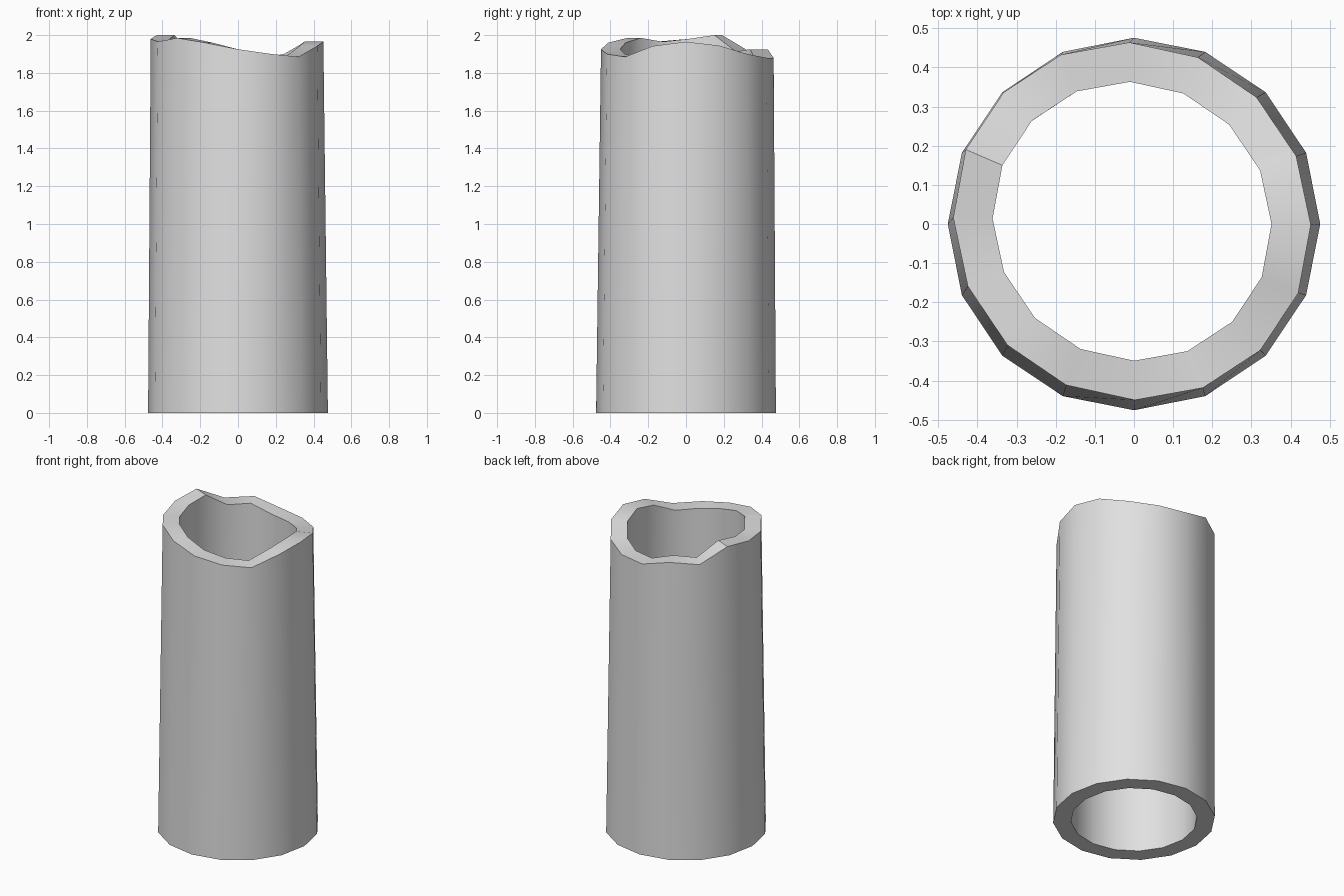
import bpy
import bmesh
from math import cos, sin, tau, radians

cube = bpy.data.objects.get("Cube")
if cube:
    bpy.data.objects.remove(cube, do_unlink=True)

SIDES = 16
BASE_RADIUS = 0.476
TOP_RADIUS = 0.457
BORE = 0.78  # inner radius as a share of the outer one

# Rim height at each corner, counter-clockwise from +x
RIM = [1.965, 1.945, 1.90, 1.88, 1.88, 1.925, 1.913, 2.0,
       1.98, 1.965, 1.985, 1.96, 1.925, 1.90, 1.885, 1.942]


def base_point(i, share):
    a = tau * i / SIDES
    r = BASE_RADIUS * share
    return (r * cos(a), r * sin(a), 0)


def rim_point(i, share):
    # The rim leans and skews slightly
    a = tau * i / SIDES
    x, y = TOP_RADIUS * share * cos(a), TOP_RADIUS * share * sin(a)
    return (x - 0.015 * y - 0.005, y - 0.02 * x + 0.007, RIM[i])


def ring(bm, point, share):
    return [bm.verts.new(point(i, share)) for i in range(SIDES)]


def bridge(bm, a, b):
    for i in range(SIDES):
        j = (i + 1) % SIDES
        bm.faces.new((a[i], a[j], b[j], b[i]))


def make_material(name, colour):
    mat = bpy.data.materials.new(name)
    mat.use_nodes = True
    mat.diffuse_color = colour
    bsdf = next(n for n in mat.node_tree.nodes if n.type == 'BSDF_PRINCIPLED')
    bsdf.inputs["Base Color"].default_value = colour
    return mat


# Hollow column: outer wall, uneven rim, inner wall and base ring
bm = bmesh.new()
loops = [ring(bm, base_point, 1), ring(bm, rim_point, 1),
         ring(bm, rim_point, BORE), ring(bm, base_point, BORE)]
for k, loop in enumerate(loops):
    bridge(bm, loop, loops[(k + 1) % len(loops)])
bmesh.ops.recalc_face_normals(bm, faces=bm.faces)

mesh = bpy.data.meshes.new("broken_hollow_column")
bm.to_mesh(mesh)
bm.free()
mesh.materials.append(make_material("light grey", (0.75, 0.75, 0.75, 1)))
column = bpy.data.objects.new("broken_hollow_column", mesh)
bpy.context.collection.objects.link(column)

# Rounded walls with crisp rims
bpy.ops.object.select_all(action='DESELECT')
column.select_set(True)
bpy.context.view_layer.objects.active = column
bpy.ops.object.shade_smooth_by_angle(angle=radians(35))
